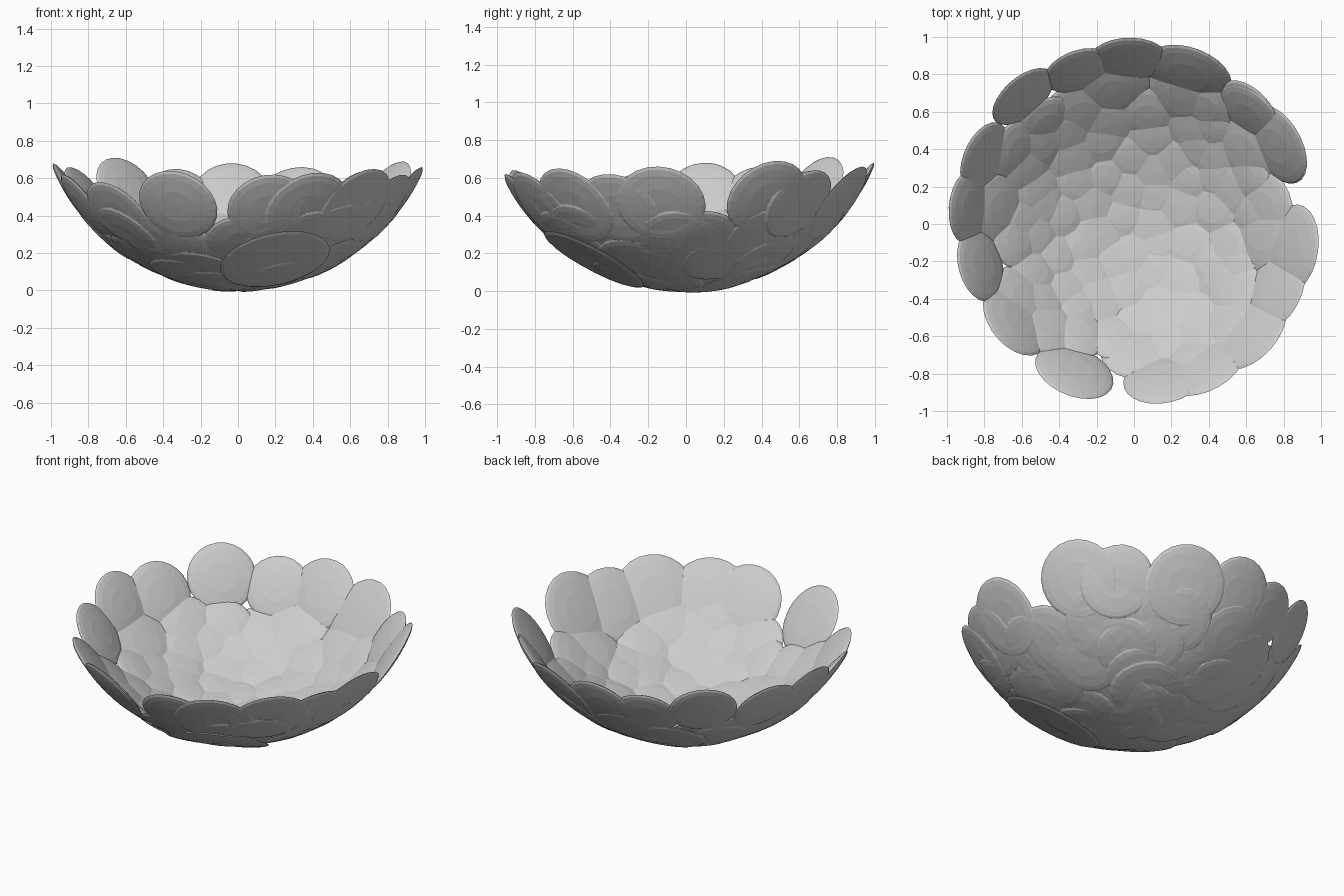
import bpy, bmesh, random
from math import sin, cos, acos, atan2, hypot, radians, pi, sqrt
from mathutils import Vector, Matrix

random.seed(7)
if "Cube" in bpy.data.objects:
    bpy.data.objects.remove(bpy.data.objects["Cube"])

R = 1.08          # radius of the bowl's sphere
HALF = 0.027      # half thickness of a pebble
PLANE = R - HALF  # distance of pebble mid-planes from the sphere centre

stone = bpy.data.materials.new("stone_grey")
stone.use_nodes = True
stone.diffuse_color = (0.6, 0.6, 0.6, 1)
stone.node_tree.nodes["Principled BSDF"].inputs["Base Color"].default_value = (0.6, 0.6, 0.6, 1)


def add_pebble(bm, azimuth, polar, radius, sides=20, tilt=0.0):
    """Flat lens with a bevelled edge, lying against the bowl's sphere."""
    normal = Vector((sin(polar) * cos(azimuth), sin(polar) * sin(azimuth), -cos(polar)))
    turn = normal.to_track_quat('Z', 'Y').to_matrix().to_4x4()
    lean = Matrix.Rotation(random.uniform(-tilt, tilt), 4, 'X') @ Matrix.Rotation(random.uniform(-tilt, tilt), 4, 'Y')
    spin = Matrix.Rotation(random.uniform(0, pi), 4, 'Z')
    place = Matrix.Translation(normal * PLANE + Vector((0, 0, R))) @ turn @ lean @ spin
    # Half profile from the outer face round to the inner face
    half = [(0.45, 0.88), (0.8, 0.55), (0.94, 0.3)]
    profile = half + [(1.0, 0.0)] + [(r, -h) for r, h in reversed(half)]
    rings = []
    for r, h in profile:
        rings.append([bm.verts.new(place @ Vector((radius * r * cos(2 * pi * i / sides),
                                                   radius * r * sin(2 * pi * i / sides),
                                                   HALF * h))) for i in range(sides)])
    for a, b in zip(rings, rings[1:]):
        for i in range(sides):
            j = (i + 1) % sides
            bm.faces.new((a[j], a[i], b[i], b[j]))
    for ring, h in ((rings[0], 1), (rings[-1], -1)):
        tip = bm.verts.new(place @ Vector((0, 0, HALF * h)))
        for i in range(sides):
            j = (i + 1) % sides
            bm.faces.new((ring[i], ring[j], tip))


def finish(bm, name):
    bmesh.ops.recalc_face_normals(bm, faces=bm.faces)
    mesh = bpy.data.meshes.new(name)
    bm.to_mesh(mesh)
    bm.free()
    mesh.materials.append(stone)
    bpy.context.collection.objects.link(bpy.data.objects.new(name, mesh))


# Rim pebbles: azimuth in degrees, height of the upper edge, radius
rim = [(-9, .66, .24), (29, .69, .23), (45, .64, .19), (70, .66, .24),
       (92, .68, .21), (110, .65, .19), (131, .71, .2), (156, .66, .2),
       (174, .68, .2), (195, .62, .2), (219, .58, .22), (248, .64, .22),
       (281, .62, .22), (296, .63, .24), (317, .65, .24), (335, .62, .23)]
bm = bmesh.new()
for azimuth, top, radius in rim:
    polar = acos((R - top) / hypot(PLANE, radius)) - atan2(radius, PLANE)
    add_pebble(bm, radians(azimuth), polar, radius, 24)
finish(bm, "rim_pebbles")

# Wall and floor pebbles, spread in a golden-angle spiral with some jitter
bm = bmesh.new()
count = 80
for i in range(count):
    cap = 1 - cos(radians(45))
    polar = acos(1 - cap * (i + 0.5) / count) + random.uniform(-0.05, 0.04)
    azimuth = i * pi * (3 - sqrt(5)) + random.uniform(-0.15, 0.15)
    add_pebble(bm, azimuth, max(polar, 0.03), random.uniform(0.16, 0.23), 20, 0.04)
finish(bm, "bowl_pebbles")

# Large front floor pebble and one loose pebble on the outside of the back wall
bm = bmesh.new()
add_pebble(bm, radians(-68), radians(30), 0.3, 20)
finish(bm, "large_floor_pebble")
bm = bmesh.new()
add_pebble(bm, radians(43), radians(54), 0.21, 24, 0.07)
finish(bm, "loose_outer_pebble")
